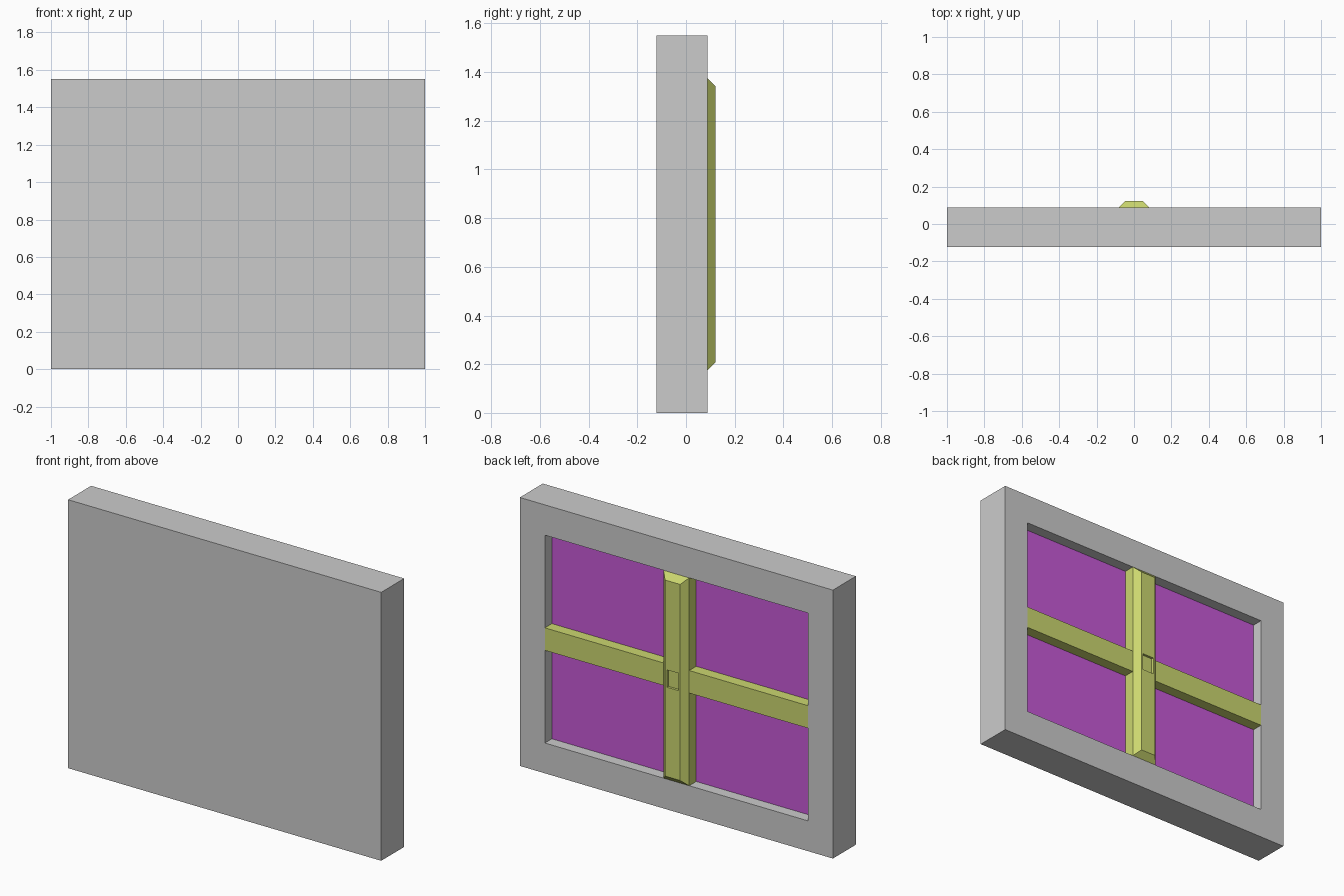
import bpy, bmesh
from mathutils import Vector

if "Cube" in bpy.data.objects:
    bpy.data.objects.remove(bpy.data.objects["Cube"])

W, H = 1.0, 1.55            # half width, height
FRONT, BACK, TIP = -0.122, 0.088, 0.122
FLOOR = 0.024               # depth of the recessed back panel
OX, OZ = 0.84, 0.60         # half size of the opening
CZ = H / 2
CH = TIP - BACK             # chamfer size


def material(name, color):
    m = bpy.data.materials.new(name)
    m.diffuse_color = color
    m.use_nodes = True
    m.node_tree.nodes["Principled BSDF"].inputs["Base Color"].default_value = m.diffuse_color
    return m


olive = material("olive", (0.60, 0.68, 0.16, 1))
purple = material("purple", (0.57, 0.10, 0.68, 1))


def box_bm(lo, hi):
    bm = bmesh.new()
    bmesh.ops.create_cube(bm, size=1)
    lo, hi = Vector(lo), Vector(hi)
    for v in bm.verts:
        v.co = Vector(((a + b) / 2 + c * (b - a) for a, b, c in zip(lo, hi, v.co)))
    return bm


def back_face(bm):
    bm.normal_update()
    return max(bm.faces, key=lambda f: (round(f.normal.y, 3), f.calc_center_median().y))


def inset_to(bm, face, hx, hz, y):
    """Inset a back-facing face to a centred rectangle, then move it to depth y."""
    bmesh.ops.inset_region(bm, faces=[face], thickness=0.01)
    for v in face.verts:
        v.co.x = hx if v.co.x > 0 else -hx
        v.co.z = CZ + (hz if v.co.z > CZ else -hz)
        v.co.y = y


def finish(name, bm, mats):
    bmesh.ops.recalc_face_normals(bm, faces=bm.faces)
    me = bpy.data.meshes.new(name)
    bm.to_mesh(me)
    bm.free()
    for m in mats:
        me.materials.append(m)
    ob = bpy.data.objects.new(name, me)
    bpy.context.collection.objects.link(ob)
    return ob


# Frame: slab with a rectangular recess in its back
bm = box_bm((-W, FRONT, 0), (W, BACK, H))
face = back_face(bm)
inset_to(bm, face, OX, OZ, BACK)
inset_to(bm, face, OX, OZ, FLOOR)
bmesh.ops.delete(bm, geom=[face], context='FACES_ONLY')
finish("frame", bm, [])

# Recessed back panel
bm = bmesh.new()
corners = [(OX, -OZ), (-OX, -OZ), (-OX, OZ), (OX, OZ)]
bm.faces.new([bm.verts.new((x, FLOOR, CZ + z)) for x, z in corners])
bm.normal_update()
me = bpy.data.meshes.new("back_panel")
bm.to_mesh(me)
bm.free()
me.materials.append(purple)
bpy.context.collection.objects.link(bpy.data.objects.new("back_panel", me))

# Vertical brace: chamfered top with a small square socket
BX = 0.082
bm = box_bm((-BX, FLOOR, CZ - OZ), (BX, BACK, CZ + OZ))
face = back_face(bm)
inset_to(bm, face, BX - CH, OZ - CH, TIP)
inset_to(bm, face, 0.037, 0.05, TIP)
inset_to(bm, face, 0.037, 0.05, TIP - 0.014)
finish("vertical_brace", bm, [olive])

# Horizontal brace halves, flush with the frame back
for side, x0, x1 in (("left", -OX, -BX), ("right", BX, OX)):
    bm = box_bm((x0, FLOOR, CZ - 0.065), (x1, BACK, CZ + 0.065))
    finish(side + "_horizontal_brace", bm, [olive])
